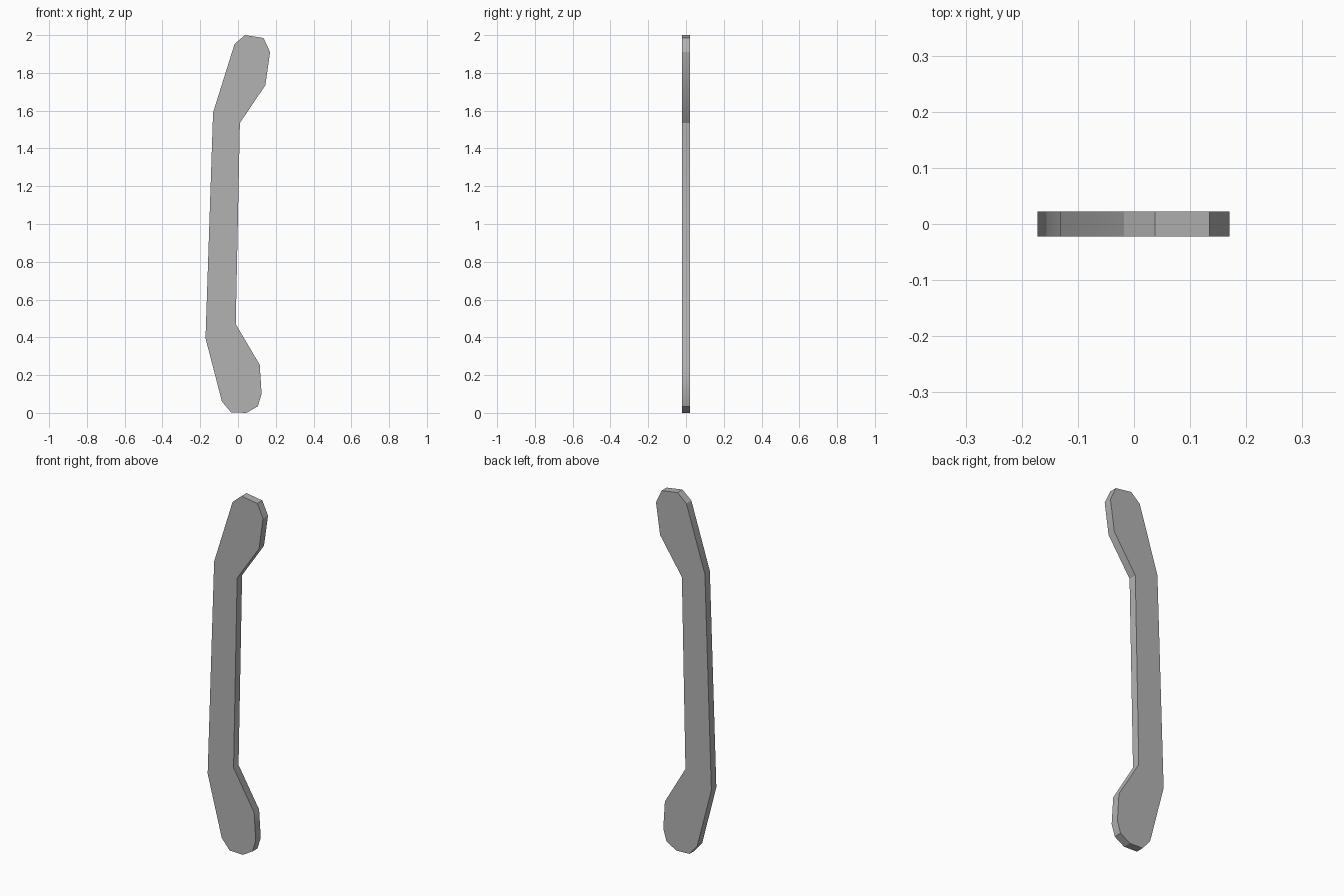
import bpy, bmesh, math

cube = bpy.data.objects.get("Cube")
if cube:
    bpy.data.objects.remove(cube, do_unlink=True)

# Plain grey finish
GREY = (0.45, 0.45, 0.45, 1)
mat = bpy.data.materials.new("grey")
mat.use_nodes = True
mat.diffuse_color = GREY
mat.node_tree.nodes["Principled BSDF"].inputs["Base Color"].default_value = GREY

# Outline of the bar, wide rounded ends bent to one side (x, z)
HALF_DEPTH = 0.022
upper_end = [(0.01, 1.535), (0.145, 1.735), (0.17, 1.91), (0.135, 1.985),
             (0.037, 2.0), (-0.018, 1.953), (-0.132, 1.59)]
lower_end = [(-0.172, 0.395), (-0.085, 0.06), (-0.037, 0.003), (0.045, 0.0),
             (0.105, 0.035), (0.125, 0.1), (0.115, 0.255), (-0.012, 0.47)]

# Flat profile extruded through the depth
bm = bmesh.new()
face = bm.faces.new([bm.verts.new((x, -HALF_DEPTH, z))
                     for x, z in upper_end + lower_end])
extruded = bmesh.ops.extrude_face_region(bm, geom=[face])["geom"]
back = [v for v in extruded if isinstance(v, bmesh.types.BMVert)]
bmesh.ops.translate(bm, verts=back, vec=(0, 2 * HALF_DEPTH, 0))
bmesh.ops.recalc_face_normals(bm, faces=bm.faces)
mesh = bpy.data.meshes.new("handle_bar")
bm.to_mesh(mesh)
bm.free()
mesh.materials.append(mat)

bar = bpy.data.objects.new("handle_bar", mesh)
bpy.context.collection.objects.link(bar)

# Soft shading along the rim, crisp front and back edges
bpy.ops.object.select_all(action="DESELECT")
bar.select_set(True)
bpy.context.view_layer.objects.active = bar
bpy.ops.object.shade_smooth_by_angle(angle=math.radians(32))
